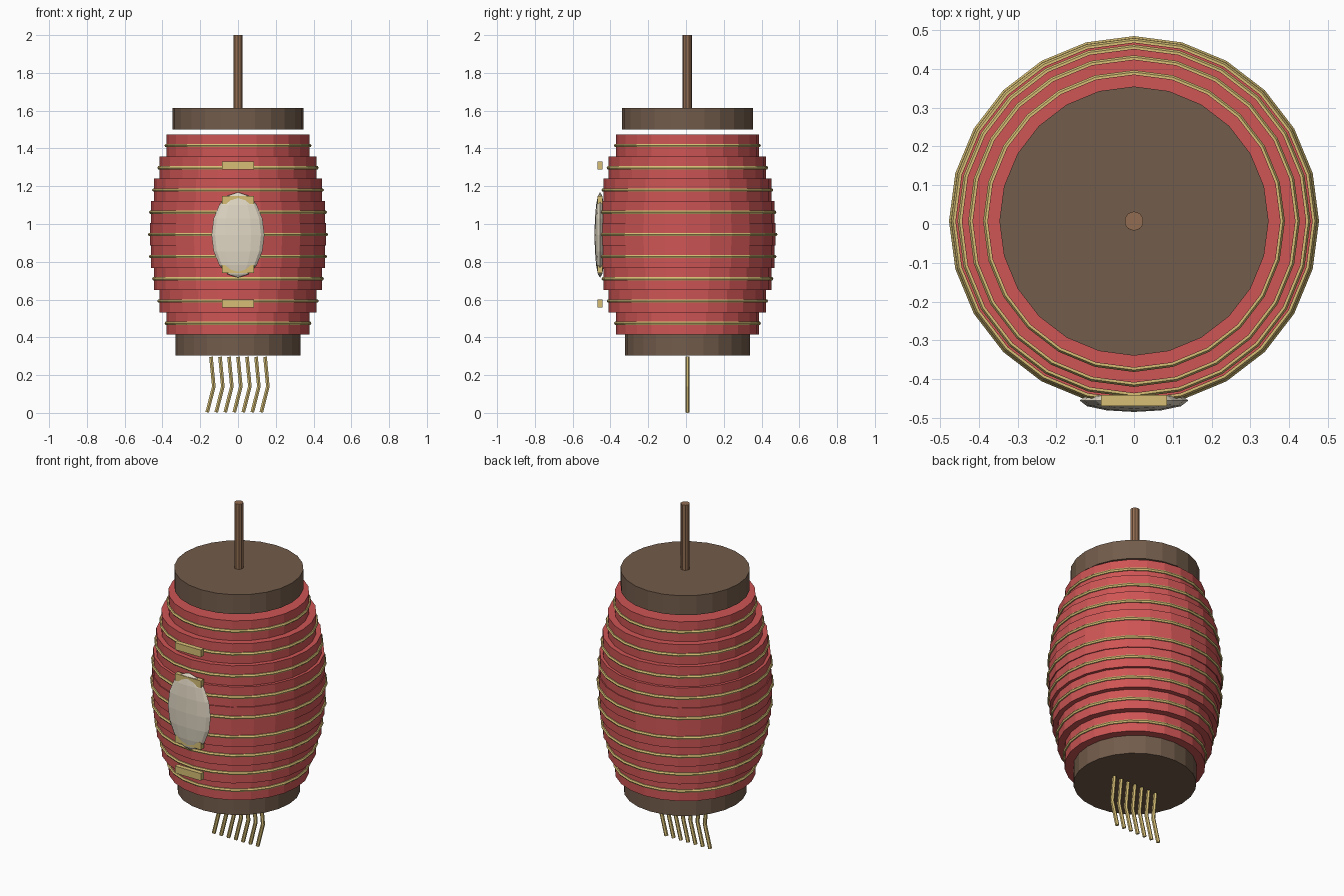
import bpy
import math

if "Cube" in bpy.data.objects:
    bpy.data.objects.remove(bpy.data.objects["Cube"])

CY = 0.0075     # lantern axis position in y
MID = 0.945     # middle height of the paper body
STEP = 0.1175   # height between ribs


def material(name, rgb):
    m = bpy.data.materials.new(name)
    m.diffuse_color = (*rgb, 1)
    m.use_nodes = True
    m.node_tree.nodes["Principled BSDF"].inputs["Base Color"].default_value = m.diffuse_color
    return m


RED = material("red_paper", (0.62, 0.09, 0.09))
BROWN = material("dark_wood", (0.17, 0.107, 0.07))
WOOD = material("light_wood", (0.29, 0.155, 0.085))
GOLD = material("gold", (0.68, 0.52, 0.18))
CREAM = material("cream", (0.75, 0.68, 0.55))


def finish(name, mat):
    ob = bpy.context.object
    ob.name = name
    ob.data.materials.append(mat)
    return ob


def disc(name, r, z0, z1, mat, sides=24):
    bpy.ops.mesh.primitive_cylinder_add(vertices=sides, radius=r, depth=z1 - z0,
                                        location=(0, CY, (z0 + z1) / 2))
    return finish(name, mat)


# Stepped paper body with a gold rib around each step
for i in range(-4, 5):
    r = 0.466 - 0.0055 * i * i
    z = MID + STEP * i
    disc(f"paper_step_{i + 5}", r, z - 0.06, z + 0.06, RED)
    bpy.ops.mesh.primitive_torus_add(major_segments=24, minor_segments=6,
                                     major_radius=r + 0.001, minor_radius=0.01,
                                     location=(0, CY, z))
    finish(f"rib_{i + 5}", GOLD)

# Wooden caps and hanging rod
disc("top_cap", 0.347, 1.50, 1.615, BROWN)
disc("bottom_cap", 0.33, 0.305, 0.417, BROWN)
disc("hanging_rod", 0.025, 1.60, 2.0, WOOD, 10)

# Oval plaque on the front
bpy.ops.mesh.primitive_uv_sphere_add(segments=12, ring_count=8, radius=1,
                                     location=(0, -0.455, 0.942))
plaque = finish("front_plaque", CREAM)
plaque.scale = (0.14, 0.0295, 0.226)

# Gold bars above, on and below the plaque
for n, dz in enumerate((-0.365, -0.1825, 0.1825, 0.365)):
    bpy.ops.mesh.primitive_cube_add(size=1, location=(0, -0.455, MID + dz))
    bar = finish(f"front_bar_{n + 1}", GOLD)
    bar.scale = (0.17, 0.028, 0.042)

# Bent tassel strands
for n in range(7):
    x = (n - 3) * 0.0477
    cu = bpy.data.curves.new(f"tassel_strand_{n + 1}", 'CURVE')
    cu.dimensions = '3D'
    cu.bevel_depth = 0.011
    cu.bevel_resolution = 1
    cu.use_fill_caps = True
    sp = cu.splines.new('POLY')
    sp.points.add(2)
    for p, (dx, z) in zip(sp.points, ((0, 0.297), (0.015, 0.14), (-0.02, 0.003))):
        p.co = (x + dx, CY, z, 1)
    sp.use_smooth = False
    cu.materials.append(GOLD)
    ob = bpy.data.objects.new(f"tassel_strand_{n + 1}", cu)
    bpy.context.collection.objects.link(ob)
